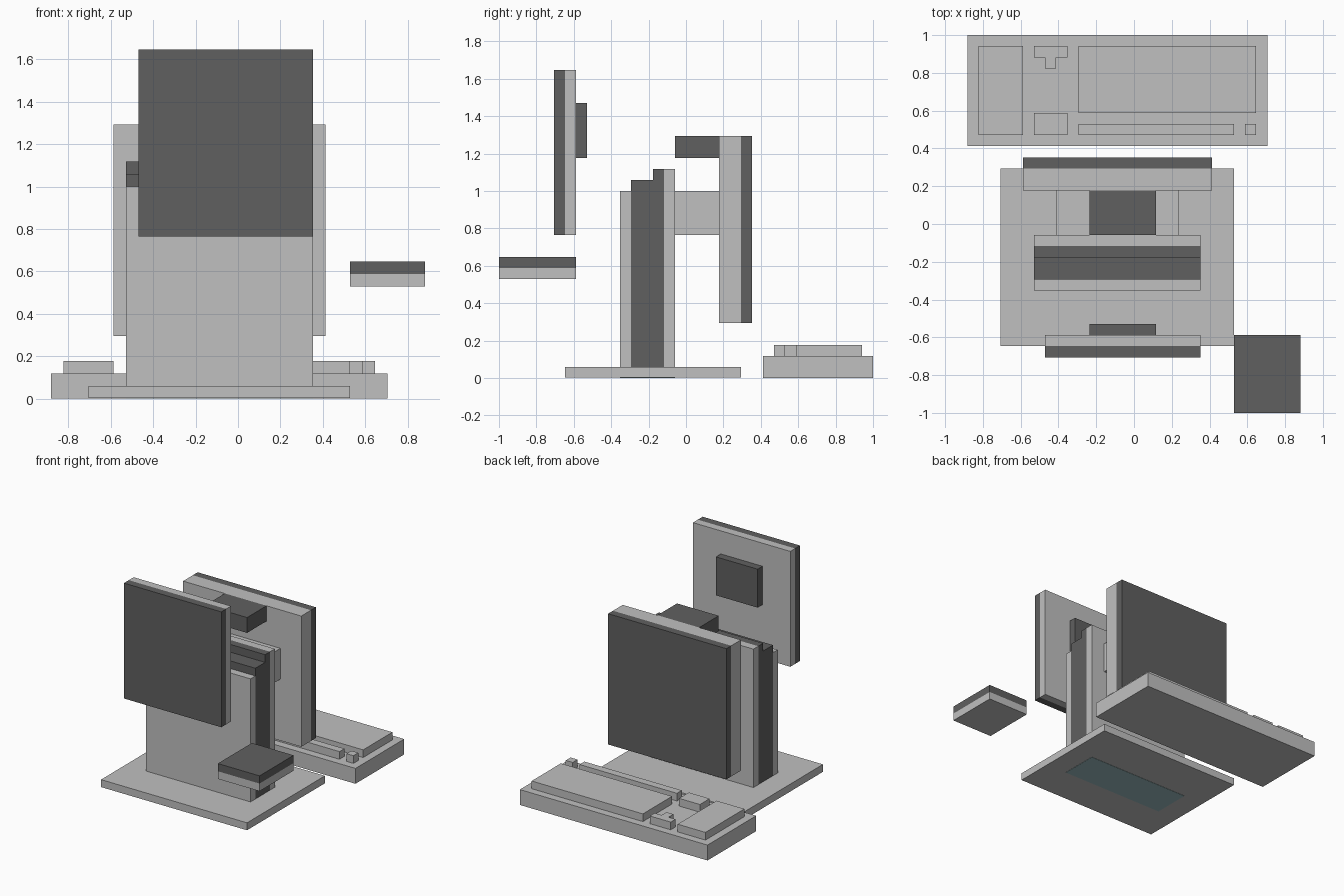
import bpy
import bmesh

if "Cube" in bpy.data.objects:
    bpy.data.objects.remove(bpy.data.objects["Cube"])

U = 2 / 34  # the model sits on a regular block grid, 34 blocks long


def material(name, r, g, b):
    m = bpy.data.materials.new(name)
    m.diffuse_color = (r, g, b, 1)
    m.use_nodes = True
    m.node_tree.nodes["Principled BSDF"].inputs["Base Color"].default_value = m.diffuse_color
    return m


LIGHT = material("light_grey", 0.527, 0.527, 0.527)
DARK = material("dark_grey", 0.117, 0.117, 0.117)
TEAL = material("pale_teal", 0.33, 0.50, 0.53)


def prism(name, outline, axis, lo, hi, mat):
    """Extrude a 2D outline (grid units): axis 'x' takes (y, z), axis 'z' takes (x, y)."""
    def place(a, b, h):
        return (h * U, a * U, b * U) if axis == 'x' else (a * U, b * U, h * U)
    bm = bmesh.new()
    face = bm.faces.new([bm.verts.new(place(a, b, lo)) for a, b in outline])
    ext = bmesh.ops.extrude_face_region(bm, geom=[face])
    step = place(0, 0, hi - lo)
    bmesh.ops.translate(bm, vec=step,
                        verts=[v for v in ext['geom'] if isinstance(v, bmesh.types.BMVert)])
    bmesh.ops.recalc_face_normals(bm, faces=bm.faces)
    me = bpy.data.meshes.new(name)
    bm.to_mesh(me)
    bm.free()
    me.materials.append(mat)
    ob = bpy.data.objects.new(name, me)
    bpy.context.collection.objects.link(ob)
    return ob


def box(name, x, y, z, mat):
    outline = [(x[0], y[0]), (x[1], y[0]), (x[1], y[1]), (x[0], y[1])]
    return prism(name, outline, 'z', z[0], z[1], mat)


# Base plate with a thin coloured patch flush with its underside
box("base_plate", (-12, 9), (-11, 5), (0.03, 1), LIGHT)
box("base_underside_patch", (-9, 6), (-6, -1), (0, 0.06), TEAL)

# Upright tower: light skins around a stepped dark core
box("tower_front_skin", (-9, 6), (-6, -5), (1, 17), LIGHT)
prism("tower_core", [(-5, 1), (-2, 1), (-2, 19), (-3, 19), (-3, 18), (-5, 18)],
      'x', -9, 6, DARK)
box("tower_back_skin", (-9, 6), (-2, -1), (1, 19), LIGHT)

# Blocks joining the tower to the rear screen
box("screen_mount", (-7, 4), (-1, 3), (13, 17), LIGHT)
box("top_block", (-4, 2), (-1, 3), (20, 22), DARK)

# Rear screen
box("rear_screen_housing", (-10, 7), (3, 5), (5, 22), LIGHT)
box("rear_screen_panel", (-10, 7), (5, 6), (5, 22), DARK)

# Floating front screen
box("front_screen_panel", (-8, 6), (-12, -11), (13, 28), DARK)
box("front_screen_housing", (-8, 6), (-11, -10), (13, 28), LIGHT)
box("front_screen_boss", (-4, 2), (-10, -9), (20, 25), DARK)

# Floating small pad
box("pad_bottom", (9, 15), (-17, -10), (9, 10), LIGHT)
box("pad_top", (9, 15), (-17, -10), (10, 11), DARK)

# Keyboard and its raised key groups
box("keyboard_body", (-15, 12), (7, 17), (0, 2), LIGHT)
for name, x, y in (
    ("number_keys", (-14, -10), (8, 16)),
    ("navigation_keys", (-9, -6), (8, 10)),
    ("main_keys", (-5, 11), (10, 16)),
    ("function_keys", (-5, 9), (8, 9)),
    ("corner_key", (10, 11), (8, 9)),
):
    box(name, x, y, (2, 3), LIGHT)
prism("arrow_keys", [(-9, 16), (-9, 15), (-8, 15), (-8, 14), (-7, 14), (-7, 15),
                     (-6, 15), (-6, 16)], 'z', 2, 3, LIGHT)
